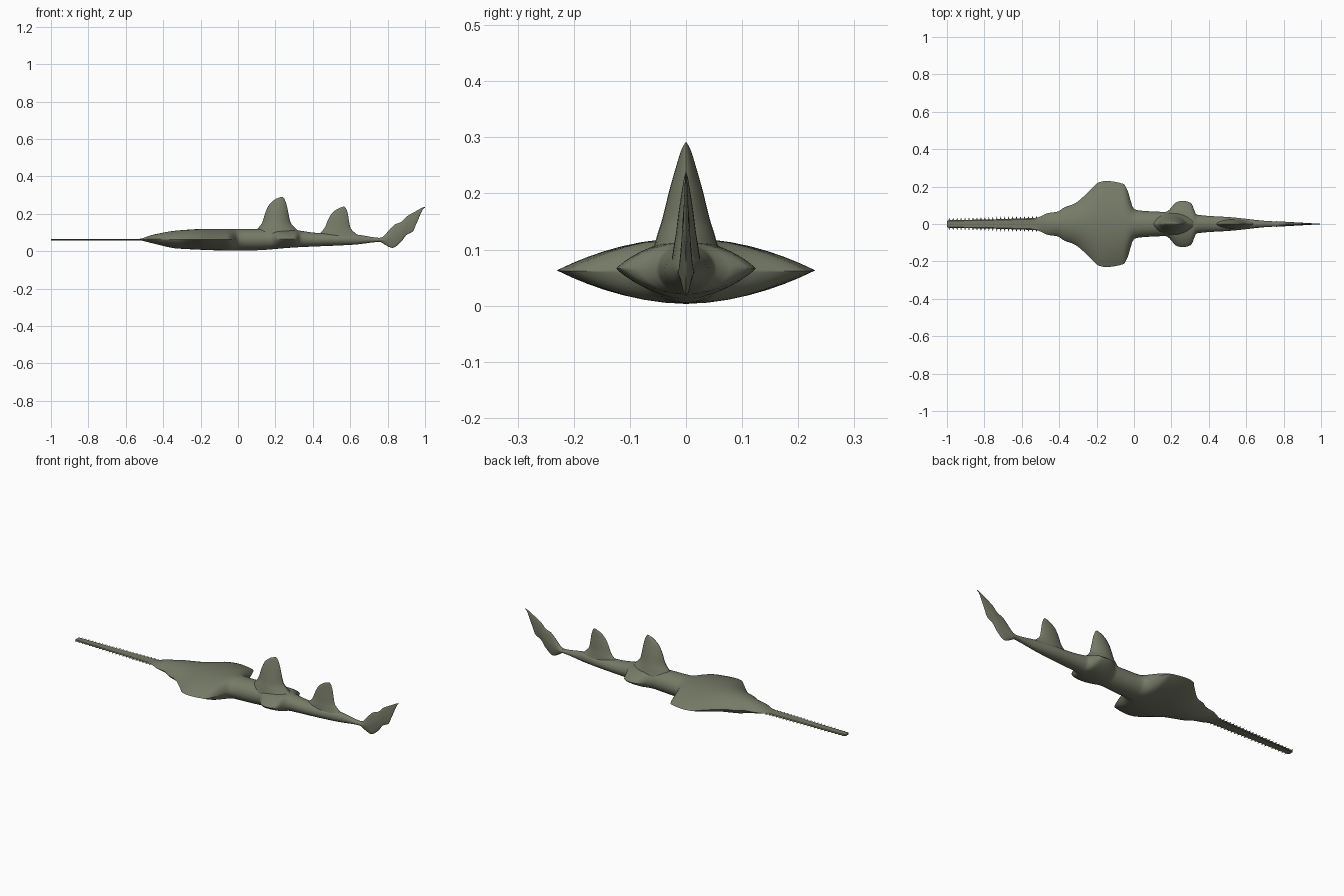
import bpy, bmesh, math

if "Cube" in bpy.data.objects:
    bpy.data.objects.remove(bpy.data.objects["Cube"])

skin = bpy.data.materials.new("olive_grey_skin")
skin.diffuse_color = (0.18, 0.195, 0.135, 1)
skin.use_nodes = True
skin.node_tree.nodes["Principled BSDF"].inputs["Base Color"].default_value = skin.diffuse_color


def curve(points, x):
    """Smooth interpolation through (x, value) points without overshoot."""
    def slope(i):
        if i == 0 or i == len(points) - 1:
            return 0
        (x0, y0), (x1, y1), (x2, y2) = points[i - 1:i + 2]
        a, b = (y1 - y0) / (x1 - x0), (y2 - y1) / (x2 - x1)
        return 2 * a * b / (a + b) if a * b > 0 else 0
    for i in range(len(points) - 1):
        (x0, y0), (x1, y1) = points[i], points[i + 1]
        if x <= x1:
            d = x1 - x0
            t = max((x - x0) / d, 0)
            return (y0 + (y1 - y0) * t * t * (3 - 2 * t)
                    + d * t * (1 - t) * (slope(i) * (1 - t) - slope(i + 1) * t))
    return points[-1][1]


def power(s, p):
    return math.copysign(abs(s) ** p, s)


def finish(bm, name, angle):
    bmesh.ops.recalc_face_normals(bm, faces=bm.faces)
    mesh = bpy.data.meshes.new(name)
    bm.to_mesh(mesh)
    bm.free()
    mesh.materials.append(skin)
    ob = bpy.data.objects.new(name, mesh)
    bpy.context.collection.objects.link(ob)
    bpy.context.view_layer.objects.active = ob
    ob.select_set(True)
    bpy.ops.object.shade_smooth_by_angle(angle=math.radians(angle))
    ob.select_set(False)


def loft(name, rings, angle=50):
    """Skin a list of closed rings and cap both ends."""
    bm = bmesh.new()
    loops = [[bm.verts.new(p) for p in ring] for ring in rings]
    n = len(loops[0])
    for a, b in zip(loops, loops[1:]):
        for i in range(n):
            j = (i + 1) % n
            bm.faces.new((a[i], a[j], b[j], b[i]))
    bm.faces.new(loops[0])
    bm.faces.new(loops[-1])
    finish(bm, name, angle)


def cross_section(x, w, top, bot, p, n=36):
    angles = [2 * math.pi * i / n for i in range(n)]
    return [(x, w * math.cos(a),
             (top + bot) / 2 + (top - bot) / 2 * power(math.sin(a), p))
            for a in angles]


# Body: the width bulges into the pectoral and pelvic fins
width = [(-.53, .032), (-.46, .058), (-.41, .066), (-.37, .09), (-.32, .108),
         (-.23, .185), (-.19, .222), (-.15, .23), (-.055, .214), (-.035, .18),
         (0, .08), (.04, .071), (.17, .065), (.23, .118), (.26, .124),
         (.305, .112), (.335, .05), (.52, .036), (.77, .014)]
top = [(-.53, .066), (-.46, .087), (-.32, .111), (-.15, .12), (.1, .12),
       (.3, .113), (.42, .098), (.62, .09), (.77, .071)]
bottom = [(-.53, .058), (-.46, .043), (-.32, .014), (0, .003), (.1, .005),
          (.3, .02), (.62, .035), (.77, .05)]
body = []
for i in range(131):
    x = -.53 + i * .01
    w = curve(width, x)
    # round where narrow, sharp-edged lens where wide
    p = 1 + min(max((w - .07) / .07, 0), 1)
    body.append(cross_section(x, w, curve(top, x), curve(bottom, x),
                              max(p, 1.6) if x < -.3 else p))
loft("body", body)

# Tail fin: thin upswept blade with a wavy outline
tail_top = [(.76, .072), (.82, .126), (.84, .144), (.87, .155), (.9, .184),
            (.955, .216), (1, .236)]
tail_bottom = [(.76, .049), (.79, .032), (.825, .018), (.87, .048), (.9, .086),
               (.935, .106), (.955, .15), (1, .233)]
loft("tail_fin", [
    cross_section(x, .001 + .014 * (1 - x) / .24, curve(tail_top, x),
                  curve(tail_bottom, x), 1.3)
    for x in [.76 + .006 * i for i in range(41)]])

# Dorsal fins: a shared outline of height against front edge, back edge, thickness
heights = [-.2, 0, .2, .5, .75, .9, .96, 1]
fronts = [-.12, 0, .12, .2, .3, .43, .52, .61]
backs = [1.18, 1, .86, .8, .755, .71, .685, .65]
thick = [1.15, 1, .8, .56, .33, .18, .1, .02]


def dorsal_fin(name, x0, chord, z0, height, half, lean, n=28):
    rings = []
    for k in range(41):
        f = -.2 + 1.2 * k / 40
        a, b, t = (curve(list(zip(heights, v)), f) for v in (fronts, backs, thick))
        a, b = (x0 + chord * (v + lean * max(f, 0)) for v in (a, b))
        rings.append([((a + b) / 2 + (b - a) / 2 * math.cos(g),
                       half * t * power(math.sin(g), 1.4), z0 + height * f)
                      for g in [2 * math.pi * i / n for i in range(n)]])
    loft(name, rings)


dorsal_fin("front_dorsal_fin", .105, .205, .12, .171, .053, 0)
dorsal_fin("rear_dorsal_fin", .44, .185, .098, .14, .023, .05)

# Saw: flat tapered blade with a blunt tip
loft("saw_blade", [
    [(x, w * u, .062 + v) for u, v in
     ((-1, 0), (-.8, .004), (.8, .004), (1, 0), (.8, -.004), (-.8, -.004))]
    for x, w in ((-1, .015), (-.993, .02), (-.75, .025), (-.48, .034))], 30)

# Saw teeth: small four-sided spikes down both edges
bm = bmesh.new()
count = 23
for i in range(count):
    f = i / (count - 1)
    x, w = -.988 + .466 * f, .02 + .012 * f
    for side in (-1, 1):
        base = [bm.verts.new((x + dx, side * (w - .004), .062 + dz))
                for dx, dz in ((-.005, 0), (0, .003), (.005, 0), (0, -.003))]
        tip = bm.verts.new((x, side * (w + .013), .062))
        bm.faces.new(base)
        for k in range(4):
            bm.faces.new((base[k], base[(k + 1) % 4], tip))
finish(bm, "saw_teeth", 30)
